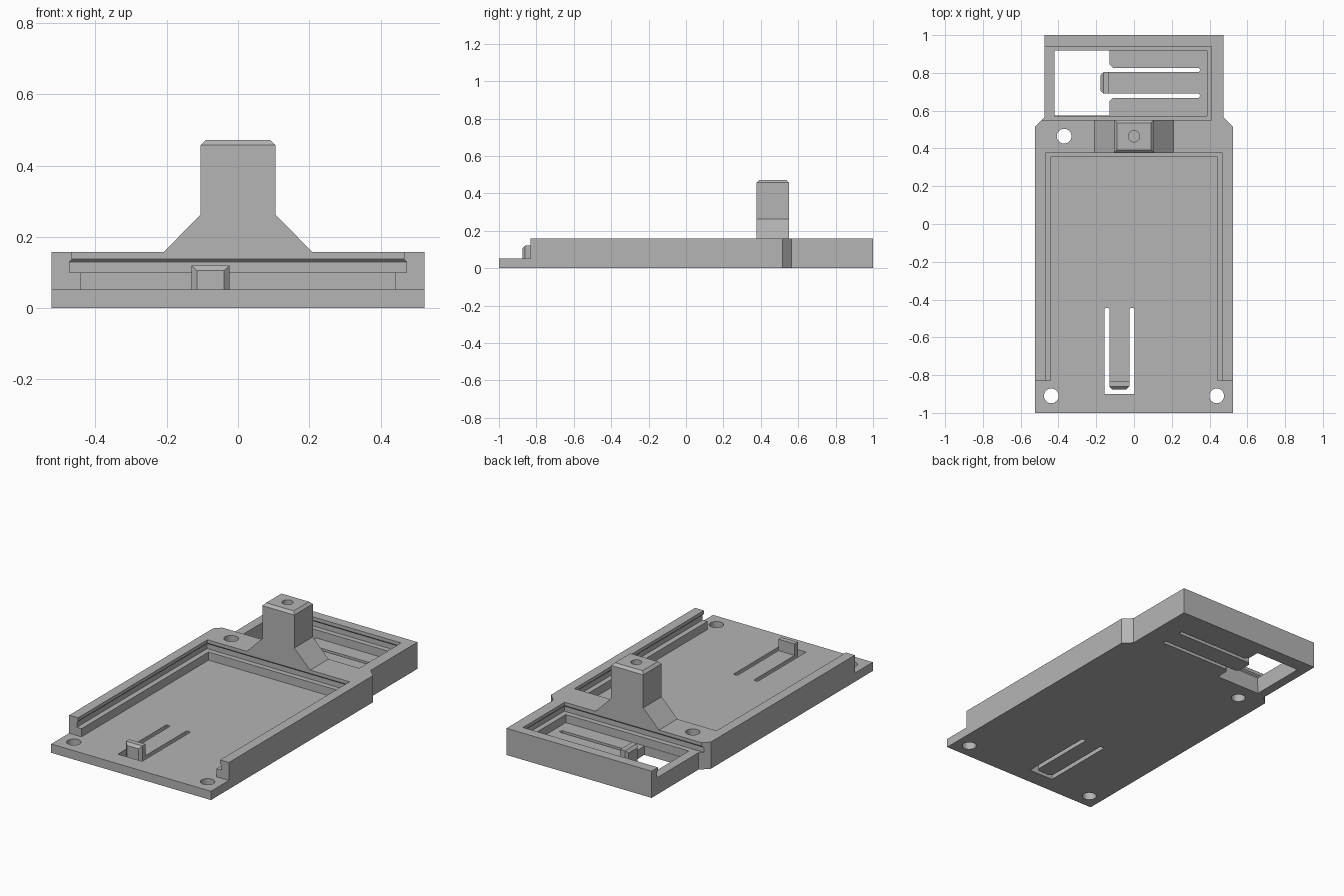
import bpy, bmesh, math

cube = bpy.data.objects.get("Cube")
if cube:
    bpy.data.objects.remove(cube, do_unlink=True)

grey = bpy.data.materials.new("plain grey")
grey.use_nodes = True
COLOUR = (0.46, 0.46, 0.46, 1)
grey.diffuse_color = COLOUR
grey.node_tree.nodes["Principled BSDF"].inputs["Base Color"].default_value = COLOUR

FLOOR, LEDGE, TOP = 0.052, 0.10, 0.158


def loft(name, rings):
    """Closed solid through rings of equal point count."""
    bm = bmesh.new()
    loops = [[bm.verts.new(p) for p in ring] for ring in rings]
    n = len(loops[0])
    for a, b in zip(loops, loops[1:]):
        for i in range(n):
            j = (i + 1) % n
            bm.faces.new((a[i], a[j], b[j], b[i]))
    bm.faces.new(loops[0][::-1])
    bm.faces.new(loops[-1])
    bmesh.ops.recalc_face_normals(bm, faces=bm.faces)
    mesh = bpy.data.meshes.new(name)
    bm.to_mesh(mesh)
    bm.free()
    mesh.materials.append(grey)
    obj = bpy.data.objects.new(name, mesh)
    bpy.context.collection.objects.link(obj)
    return obj


def prism(name, outline, z0, z1):
    return loft(name, [[(x, y, z) for x, y in outline] for z in (z0, z1)])


def rect(x0, x1, y0, y1):
    return [(x0, y0), (x1, y0), (x1, y1), (x0, y1)]


def circle(cx, cy, r, n=32):
    return [(cx + r * math.cos(2 * math.pi * i / n),
             cy + r * math.sin(2 * math.pi * i / n)) for i in range(n)]


def cut(target, cutter):
    cutter.hide_render = True
    mod = target.modifiers.new("cut", "BOOLEAN")
    mod.operation = "DIFFERENCE"
    mod.solver = "EXACT"
    mod.object = cutter
    bpy.ops.object.select_all(action="DESELECT")
    bpy.context.view_layer.objects.active = target
    target.select_set(True)
    bpy.ops.object.modifier_apply(modifier=mod.name)
    bpy.data.objects.remove(cutter, do_unlink=True)


# Margin of the undercut groove at each height, relative to the lower pocket
GROOVE = [(FLOOR, 0), (LEDGE, 0), (LEDGE, 0.031), (0.13, 0.031),
          (0.138, 0.023), (0.2, 0.023)]

# Body: wide front, narrower rear, chamfered shoulders
half = [(0.523, -1), (0.523, 0.515), (0.475, 0.563), (0.475, 1)]
body = prism("tray_body", half + [(-x, y) for x, y in reversed(half)], 0, TOP)

# Low front lip and front pocket, open to the front
cut(body, prism("lip_cutter", rect(-0.6, 0.6, -1.2, -0.832), FLOOR, 0.3))
cut(body, loft("front_pocket_cutter", [
    [(x, y, z) for x, y in rect(-0.442 - m, 0.442 + m, -1.1, 0.356 + m)]
    for z, m in GROOVE]))

# Rear pocket, its groove open to one side above a ledge
cut(body, loft("rear_pocket_cutter", [
    [(x, y, z) for x, y in rect(-0.42 if z <= LEDGE and m == 0 else -0.6,
                                0.386 + m, 0.573 - m, 0.918 + m)]
    for z, m in GROOVE]))

# U-shaped slot that frees the front finger
side = [(0.0795, -0.9), (0.0795, -0.452), (0.073, -0.445), (0.06, -0.445),
        (0.053, -0.452), (0.053, -0.86), (0.038, -0.875)]
slot = [(x - 0.077, y) for x, y in side]
slot += [(-x - 0.077, y) for x, y in reversed(side)]
cut(body, prism("front_slot_cutter", slot, -0.1, 0.08))

# Window with two slots that frees the rear finger
MID = 0.747
side = [(-0.42, 0.172), (-0.13, 0.172), (-0.13, 0.098), (-0.112, 0.08),
        (0.343, 0.08), (0.352, 0.068), (0.343, 0.057), (-0.162, 0.057),
        (-0.177, 0.042)]
slot = [(x, MID - d) for x, d in side] + [(x, MID + d) for x, d in reversed(side)]
cut(body, prism("rear_slot_cutter", slot, -0.1, 0.08))

# Screw holes
for x, y in [(-0.37, 0.465), (-0.438, -0.91), (0.438, -0.91)]:
    cut(body, prism("hole_cutter", circle(x, y, 0.039), -0.1, 0.3))

# Catch teeth: (distance to tip, half width, top) for each section
TOOTH = [(0, 0.053, 0.12), (0.03, 0.053, 0.12), (0.045, 0.038, 0.105)]


def tooth_section(w, top):
    return [(-w, FLOOR), (w, FLOOR), (w, top), (-w, top)]


loft("front_catch", [[(-0.077 + u, -0.83 - d, z) for u, z in tooth_section(w, t)]
                     for d, w, t in TOOTH])
loft("rear_catch", [[(-0.132 - d, MID + u, z) for u, z in tooth_section(w + 0.004, t)]
                    for d, w, t in TOOTH])

# Post with flared foot, chamfered top and blind hole
post = loft("post", [
    [(x, y, z) for x, y in rect(-w, w, 0.377 + m, 0.55 - m)]
    for z, w, m in [(TOP, 0.208, 0), (0.262, 0.105, 0),
                    (0.457, 0.105, 0), (0.472, 0.09, 0.015)]])
cut(post, prism("post_hole_cutter", circle(0, 0.464, 0.03), 0.25, 0.6))
